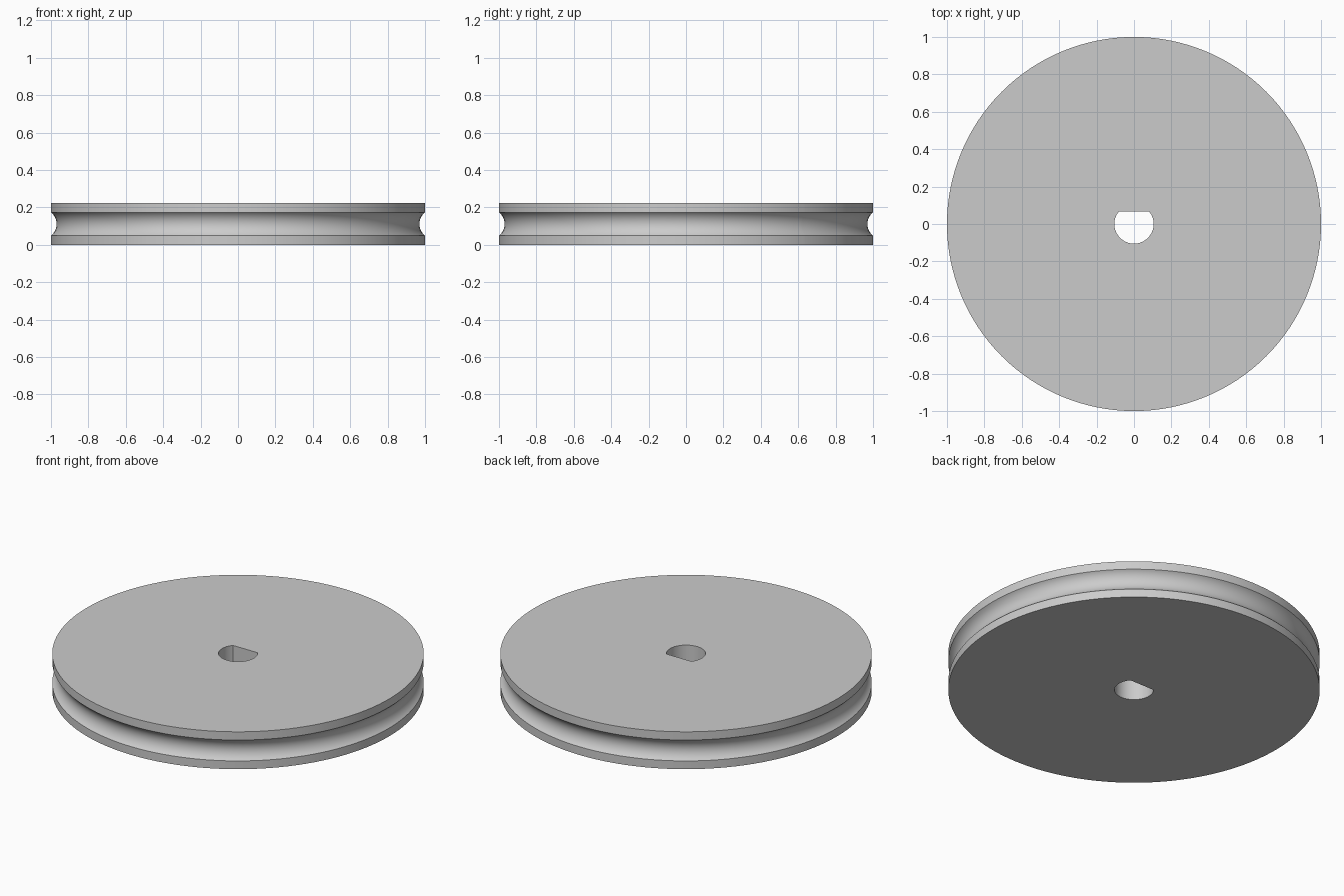
import bpy, bmesh, math

cube = bpy.data.objects.get("Cube")
if cube:
    bpy.data.objects.remove(cube)

RADIUS, HEIGHT = 1.0, 0.222
GROOVE_HALF, GROOVE_DEPTH = 0.062, 0.03
BORE, FLAT = 0.105, 0.067
SEGMENTS, GROOVE_STEPS = 128, 16

grey = bpy.data.materials.new("light grey")
grey.use_nodes = True
colour = (0.6, 0.6, 0.6, 1)
grey.diffuse_color = colour
grey.node_tree.nodes["Principled BSDF"].inputs["Base Color"].default_value = colour

# Angles round the wheel, including the two corners of the D-shaped bore
corner = math.asin(FLAT / BORE)
angles = sorted([math.tau * i / SEGMENTS for i in range(SEGMENTS)]
                + [corner, math.pi - corner])


def bore_radius(a):
    s = math.sin(a)
    return min(BORE, FLAT / s) if s > 0 else BORE


# Rim profile: flat lips with a circular-arc rope groove between them
arc_r = (GROOVE_HALF ** 2 + GROOVE_DEPTH ** 2) / (2 * GROOVE_DEPTH)
half = math.asin(GROOVE_HALF / arc_r)
rim = [(RADIUS, 0)]
for i in range(GROOVE_STEPS + 1):
    t = half * (2 * i / GROOVE_STEPS - 1)
    rim.append((RADIUS - GROOVE_DEPTH + arc_r * (1 - math.cos(t)),
                HEIGHT / 2 + arc_r * math.sin(t)))
rim.append((RADIUS, HEIGHT))

# Rings of vertices: bore bottom, rim from bottom to top, bore top
bm = bmesh.new()


def ring(radius, z):
    return [bm.verts.new((radius(a) * math.cos(a), radius(a) * math.sin(a), z))
            for a in angles]


rings = [ring(bore_radius, 0)]
rings += [ring(lambda a, r=r: r, z) for r, z in rim]
rings.append(ring(bore_radius, HEIGHT))

# Skin neighbouring rings; the last joins the first to line the bore
n = len(angles)
for k, low in enumerate(rings):
    high = rings[(k + 1) % len(rings)]
    for i in range(n):
        j = (i + 1) % n
        bm.faces.new((low[i], low[j], high[j], high[i]))
bmesh.ops.recalc_face_normals(bm, faces=bm.faces)

mesh = bpy.data.meshes.new("pulley_wheel")
bm.to_mesh(mesh)
bm.free()
mesh.materials.append(grey)
wheel = bpy.data.objects.new("pulley_wheel", mesh)
bpy.context.collection.objects.link(wheel)

# Smooth curved walls, keep lips and bore corners crisp
bpy.ops.object.select_all(action="DESELECT")
wheel.select_set(True)
bpy.context.view_layer.objects.active = wheel
bpy.ops.object.shade_smooth_by_angle(angle=math.radians(30))
